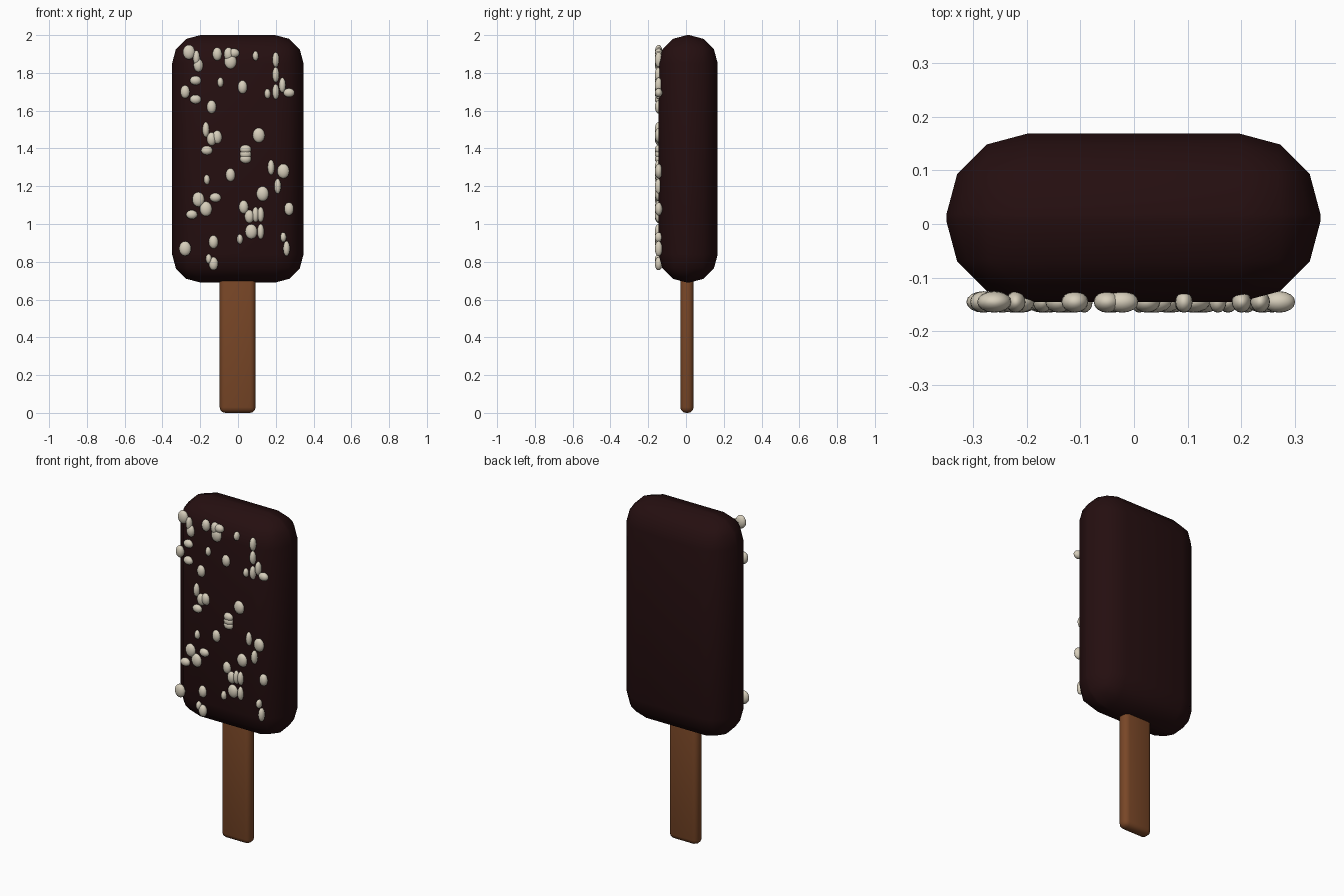
import bpy, bmesh
from mathutils import Matrix

if "Cube" in bpy.data.objects:
    bpy.data.objects.remove(bpy.data.objects["Cube"])


def material(name, rgb):
    m = bpy.data.materials.new(name)
    m.diffuse_color = (*rgb, 1)
    m.use_nodes = True
    m.node_tree.nodes["Principled BSDF"].inputs["Base Color"].default_value = m.diffuse_color
    return m


chocolate = material("dark chocolate", (0.018, 0.0045, 0.005))
wood = material("stick wood", (0.19, 0.062, 0.02))
nut = material("nut cream", (0.68, 0.62, 0.5))


def finish(name, bm, mat):
    me = bpy.data.meshes.new(name)
    bm.to_mesh(me)
    bm.free()
    me.materials.append(mat)
    ob = bpy.data.objects.new(name, me)
    bpy.context.collection.objects.link(ob)
    for p in me.polygons:
        p.use_smooth = True
    return ob


def rounded_box(name, lo, hi, radius, segments, mat):
    bm = bmesh.new()
    size = [b - a for a, b in zip(lo, hi)]
    mid = [(a + b) / 2 for a, b in zip(lo, hi)]
    bmesh.ops.create_cube(bm, size=1, matrix=Matrix.Translation(mid) @ Matrix.Diagonal((*size, 1)))
    bmesh.ops.bevel(bm, geom=bm.edges[:], offset=radius, segments=segments,
                    profile=0.5, affect='EDGES', clamp_overlap=True)
    return finish(name, bm, mat)


# Chocolate coating and stick
rounded_box("chocolate_coating", (-0.349, -0.145, 0.69), (0.347, 0.168, 2.0), 0.15, 3, chocolate)
rounded_box("stick", (-0.097, -0.03, 0.005), (0.093, 0.04, 0.85), 0.03, 3, wood)

# Nut pieces on the front, grouped by shape: (half width, half height) -> (x, z) in hundredths
nuts = {
    (0.032, 0.039): [(-26, 191), (11, 147), (13, 116), (-21, 113), (-17, 108), (7, 96),
                     (-28, 87), (24, 128), (-4, 186)],
    (0.025, 0.035): [(-11, 190), (-21, 184), (-5, 190), (-14, 162), (-14, 145), (-11, 146),
                     (-4, 126), (3, 109), (6, 104), (27, 108), (-13, 90.5), (-13, 79),
                     (-28, 170), (2.4, 172.5)],
    (0.018, 0.040): [(-22, 188), (20, 187), (20, 179), (20, 170), (23.5, 173.5), (-17, 150),
                     (17.5, 130), (21, 120), (9.3, 105), (12, 105), (12, 96), (25.7, 87)],
    (0.016, 0.026): [(9.3, 189), (15.6, 169), (-9.3, 175), (-16.5, 123.5), (1, 92),
                     (24, 93), (-15.5, 81.5)],
    (0.030, 0.024): [(-2.2, 190.5), (-22.5, 176), (-22.5, 166), (27, 169.5), (-16.5, 139),
                     (4, 139.5), (4, 137), (4, 134.5), (-12, 114), (-24.5, 105)],
}
bm = bmesh.new()
for (rx, rz), spots in nuts.items():
    for x, z in spots:
        m = Matrix.Translation((x / 100, -0.145, z / 100)) @ Matrix.Diagonal((rx, 0.02, rz, 1))
        bmesh.ops.create_uvsphere(bm, u_segments=16, v_segments=10, radius=1, matrix=m)
finish("nut_pieces", bm, nut)

# Seat the model on the ground plane
bpy.data.objects["stick"].location.z = -0.005
